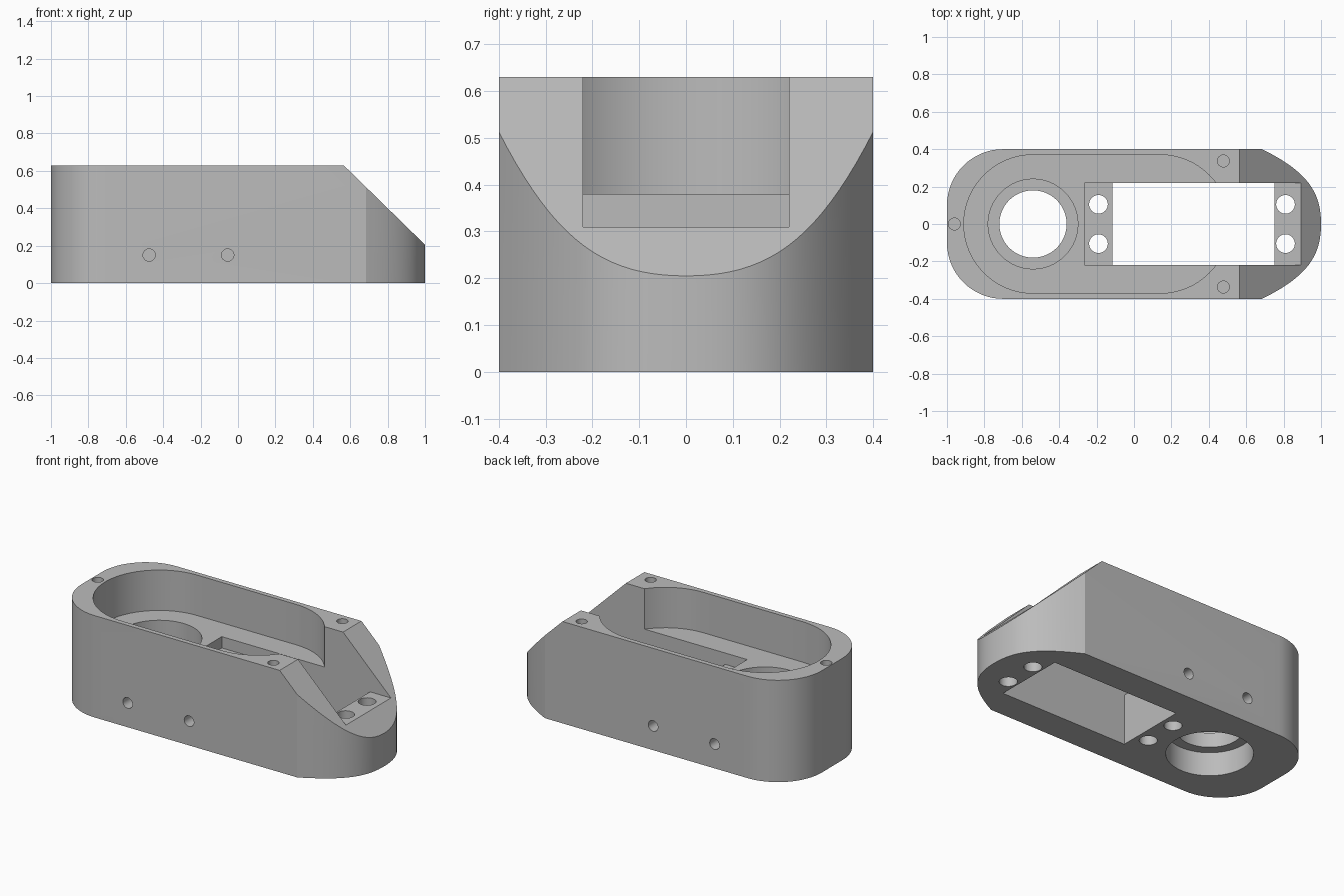
import bpy, bmesh
from math import pi, cos, sin, radians
from mathutils import Matrix, Vector

old = bpy.data.objects.get("Cube")
if old:
    bpy.data.objects.remove(old, do_unlink=True)

grey = bpy.data.materials.new("plain grey")
grey.use_nodes = True
grey.diffuse_color = (0.5, 0.5, 0.5, 1)
grey.node_tree.nodes["Principled BSDF"].inputs["Base Color"].default_value = (0.5, 0.5, 0.5, 1)

TOP, HALF, FLOOR = 0.63, 0.40, 0.38
SLOT = 0.22


def prism(name, outline, low, high, matrix=Matrix()):
    """Extrude a 2D outline from low to high along local z."""
    bm = bmesh.new()
    face = bm.faces.new([bm.verts.new((x, y, low)) for x, y in outline])
    ext = bmesh.ops.extrude_face_region(bm, geom=[face])
    verts = [v for v in ext["geom"] if isinstance(v, bmesh.types.BMVert)]
    bmesh.ops.translate(bm, verts=verts, vec=(0, 0, high - low))
    bmesh.ops.recalc_face_normals(bm, faces=bm.faces)
    bm.transform(matrix)
    mesh = bpy.data.meshes.new(name)
    bm.to_mesh(mesh)
    bm.free()
    mesh.materials.append(grey)
    obj = bpy.data.objects.new(name, mesh)
    bpy.context.collection.objects.link(obj)
    return obj


def arc(cx, cy, r, start, end, n):
    angles = [radians(start + (end - start) * i / n) for i in range(n + 1)]
    return [(cx + r * cos(a), cy + r * sin(a)) for a in angles]


def circle(cx, cy, r, n=64):
    return arc(cx, cy, r, 0, 360, n)[:-1]


def box(x0, x1, y):
    return [(x0, -y), (x1, -y), (x1, y), (x0, y)]


def nose_curve(n=20):
    p = [Vector(c) for c in ((0.685, HALF), (0.93, 0.278), (1, 0.17), (1, 0))]
    pts = []
    for i in range(n + 1):
        t = i / n
        u = 1 - t
        q = u**3 * p[0] + 3 * u * u * t * p[1] + 3 * u * t * t * p[2] + t**3 * p[3]
        pts.append((q.x, q.y))
    return pts


# Body outline: rounded tail corners and a pointed round nose
upper = arc(-0.7, 0.1, 0.3, 180, 90, 16) + nose_curve()
lower = [(x, -y) for x, y in reversed(upper[:-1])]
body = prism("housing_body", upper + lower, 0, TOP)


def cut(outline, low, high, matrix=Matrix()):
    cutter = prism("cutter", outline, low, high, matrix)
    cutter.hide_render = True
    mod = body.modifiers.new("cut", "BOOLEAN")
    mod.operation = "DIFFERENCE"
    mod.solver = "EXACT"
    mod.object = cutter
    bpy.context.view_layer.objects.active = body
    bpy.ops.object.modifier_apply(modifier=mod.name)
    bpy.data.objects.remove(cutter, do_unlink=True)


# Sloped front, profile in the x-z plane
side = Matrix.Rotation(pi / 2, 4, "X")
slope = 0.425 / 0.435
cut([(0.565 - 0.2, TOP + 0.2 * slope), (1.2, 0.205 - 0.2 * slope), (1.2, 1)], -1, 1, side)

# Long round-ended cavity
cut(arc(-0.54, 0, 0.37, 90, 270, 32) + arc(0.14, 0, 0.37, -90, 90, 32), FLOOR, 1)

# Stepped slot, open to the slope, and its window through the base
cut(box(-0.265, 1.2, SLOT), 0.31, 1)
cut(box(-0.115, 0.75, SLOT), -0.1, 0.35)

# Shaft hole with a wider seat above and below
bore = -0.54
cut(circle(bore, 0, 0.18), -0.1, 0.5)
cut(circle(bore, 0, 0.24), -0.1, 0.145)
cut(circle(bore, 0, 0.24), 0.235, 0.5)

# Mounting holes at both ends of the window
for x in (-0.19, 0.81):
    for y in (-0.105, 0.105):
        cut(circle(x, y, 0.05, 32), -0.1, 0.4)

# Blind lid screw holes
for x, y in ((-0.96, 0), (0.478, 0.337), (0.478, -0.337)):
    cut(circle(x, y, 0.032, 24), 0.4, 0.8)

# Blind side screw holes
for x in (-0.475, -0.055):
    for low, high in ((0.29, 0.5), (-0.5, -0.29)):
        cut(circle(x, 0.15, 0.033, 24), low, high, side)

bpy.ops.object.select_all(action="DESELECT")
body.select_set(True)
bpy.context.view_layer.objects.active = body
bpy.ops.object.shade_smooth_by_angle(angle=radians(20))
